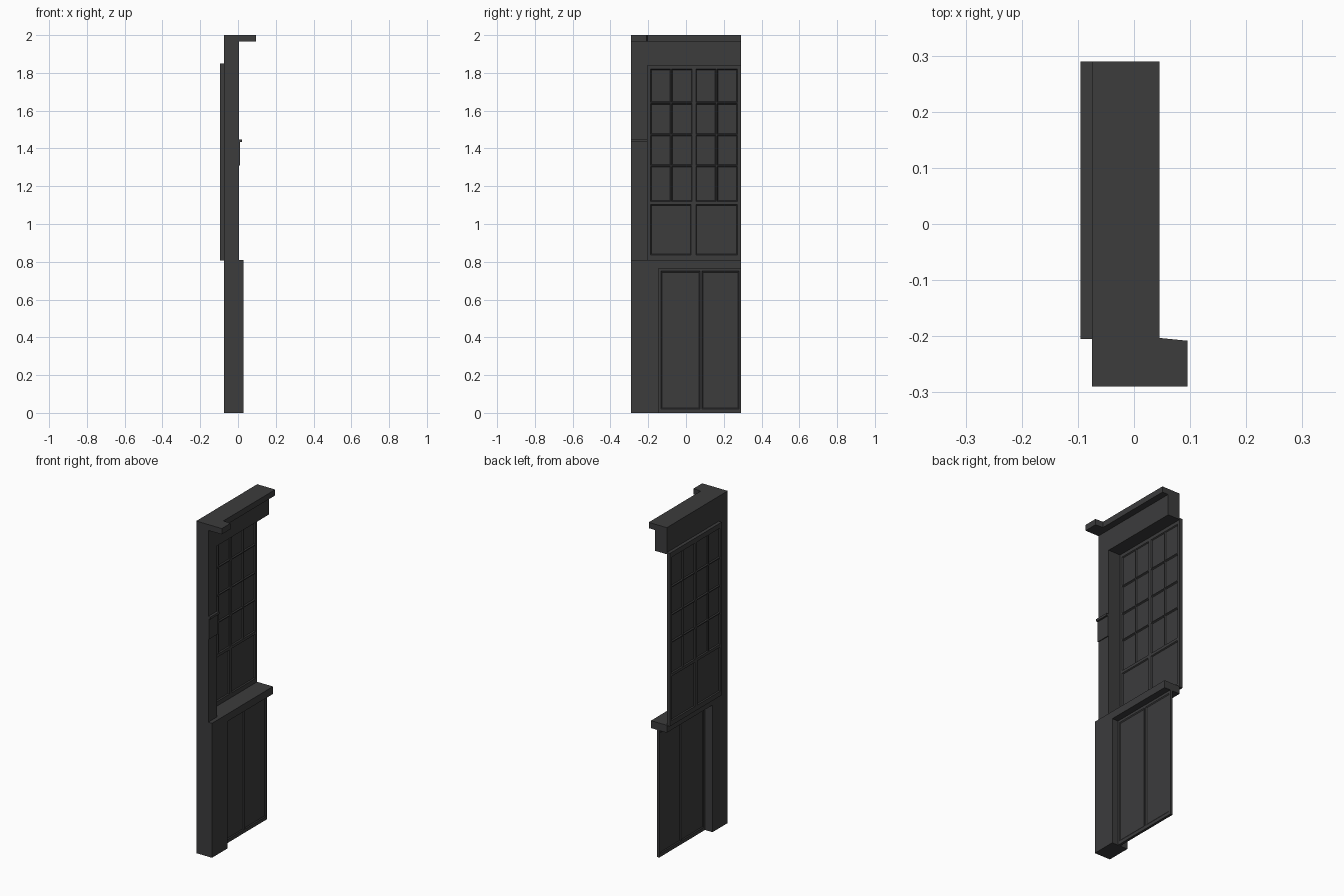
import bpy
import bmesh

cube = bpy.data.objects.get("Cube")
if cube:
    bpy.data.objects.remove(cube, do_unlink=True)

paint = bpy.data.materials.new("dark charcoal paint")
paint.use_nodes = True
colour = (0.045, 0.045, 0.046, 1)
paint.diffuse_color = colour
paint.node_tree.nodes["Principled BSDF"].inputs["Base Color"].default_value = colour


def finish(name, bm):
    bmesh.ops.recalc_face_normals(bm, faces=bm.faces)
    mesh = bpy.data.meshes.new(name)
    bm.to_mesh(mesh)
    bm.free()
    mesh.materials.append(paint)
    obj = bpy.data.objects.new(name, mesh)
    bpy.context.collection.objects.link(obj)
    return obj


def prism(name, outline, z0, z1):
    """Extrude a plan outline between two heights."""
    bm = bmesh.new()
    base = bm.faces.new([bm.verts.new((x, y, z0)) for x, y in outline])
    top = bmesh.ops.extrude_face_region(bm, geom=[base], use_keep_orig=True)["geom"]
    for v in top:
        if isinstance(v, bmesh.types.BMVert):
            v.co.z = z1
    return finish(name, bm)


def block(name, x, y, z):
    return prism(name, [(x[0], y[0]), (x[1], y[0]), (x[1], y[1]), (x[0], y[1])], *z)


def panelled(name, x, y, z, columns, rows, moulding, depth):
    """Slab with a grid of recessed, moulded panels on both sides."""
    ys = [y[0], *[c for pair in columns for c in pair], y[1]]
    zs = [z[0], *[c for pair in rows for c in pair], z[1]]
    bm = bmesh.new()
    grid = [[[bm.verts.new((px, py, pz)) for pz in zs] for py in ys] for px in x]
    ny, nz = len(ys) - 1, len(zs) - 1
    panes = []
    for g in grid:
        for i in range(ny):
            for j in range(nz):
                f = bm.faces.new((g[i][j], g[i + 1][j], g[i + 1][j + 1], g[i][j + 1]))
                if i % 2 and j % 2:
                    panes.append(f)
    a, b = grid
    for j in range(nz):
        for i in (0, ny):
            bm.faces.new((a[i][j], a[i][j + 1], b[i][j + 1], b[i][j]))
    for i in range(ny):
        for j in (0, nz):
            bm.faces.new((a[i][j], a[i + 1][j], b[i + 1][j], b[i][j]))
    bmesh.ops.recalc_face_normals(bm, faces=bm.faces)
    bmesh.ops.inset_individual(bm, faces=panes, thickness=moulding, depth=-depth)
    return finish(name, bm)


# Post: a wide plinth below and a slimmer shaft above
block("post_base", (-0.075, 0.03), (-0.29, -0.145), (0, 0.81))
block("post_shaft", (-0.075, 0.005), (-0.29, -0.205), (0.81, 1.965))
block("post_ledge", (0.005, 0.02), (-0.29, -0.205), (1.433, 1.447))
block("post_plate", (0.005, 0.01), (-0.29, -0.205), (1.31, 1.433))

# Header and cornice with a projecting cap over the post
block("header", (-0.075, 0.005), (-0.205, 0.29), (1.84, 1.965))
prism("cornice", [(-0.075, -0.29), (0.095, -0.29), (0.095, -0.208),
                  (0.045, -0.203), (0.045, 0.29), (-0.075, 0.29)], 1.965, 2)

# Window screen: small lights above two solid panels
window_x = (-0.095, -0.075)
window_y = (-0.205, 0.29)
panelled("window_lights", window_x, window_y, (1.11, 1.85),
         [(-0.188, -0.081), (-0.076, 0.033), (0.052, 0.159), (0.164, 0.272)],
         [(1.12, 1.305), (1.311, 1.469), (1.475, 1.638), (1.644, 1.82)],
         0.006, 0.006)
panelled("window_lower_panels", window_x, window_y, (0.81, 1.11),
         [(-0.188, 0.027), (0.052, 0.272)], [(0.837, 1.103)], 0.006, 0.006)

# Sill and base panelling
block("sill", (-0.075, 0.03), (-0.145, 0.29), (0.765, 0.81))
block("window_bottom_rail", window_x, window_y, (0.808, 0.812))
panelled("base_panels", (-0.025, -0.01), (-0.145, 0.29), (0, 0.765),
         [(-0.133, 0.074), (0.084, 0.28)], [(0.02, 0.75)], 0.008, 0.004)
